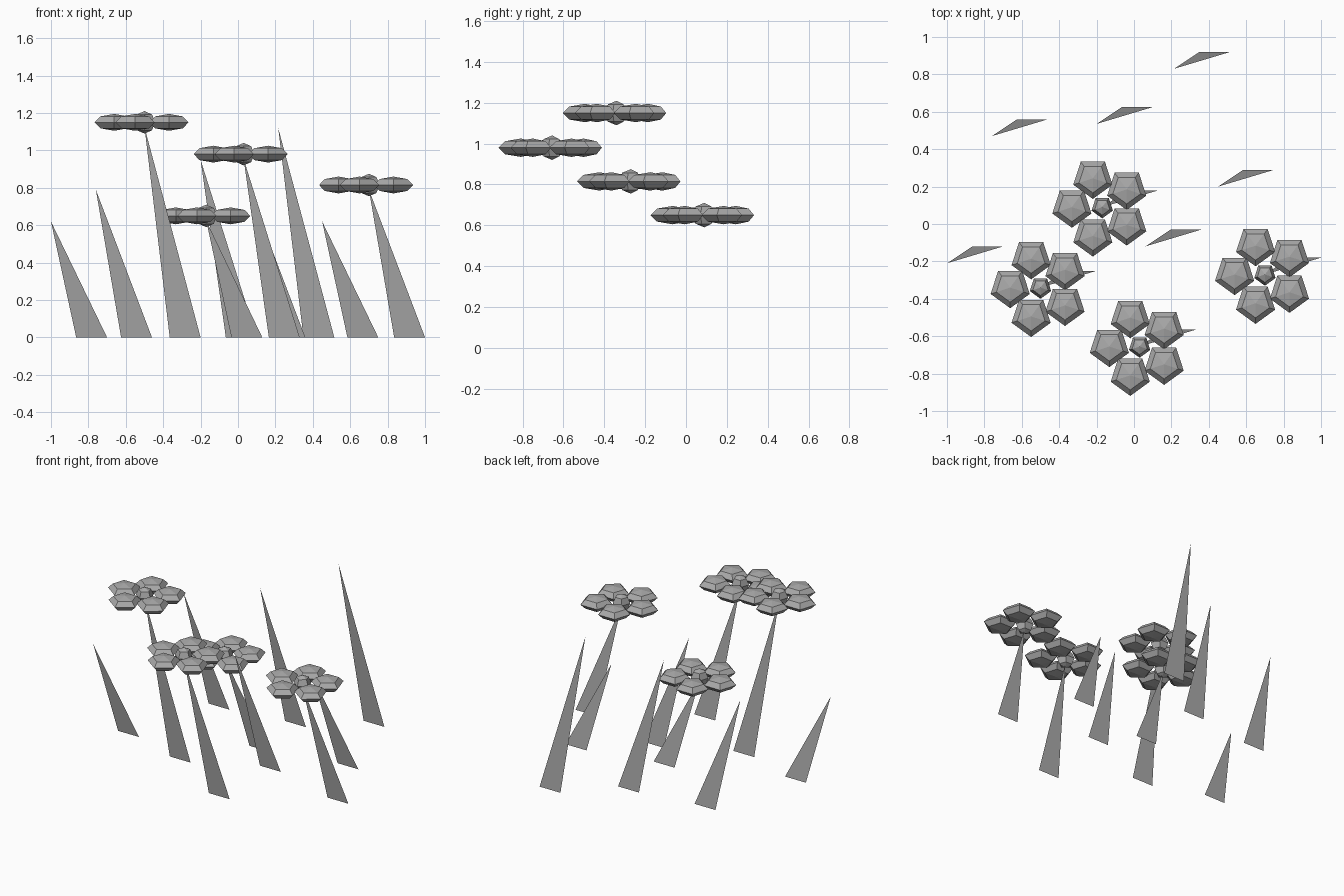
import bpy, bmesh
from math import cos, sin, pi, radians
from mathutils import Matrix, Vector

cube = bpy.data.objects.get("Cube")
if cube:
    bpy.data.objects.remove(cube, do_unlink=True)


def material(name, color):
    m = bpy.data.materials.new(name)
    m.diffuse_color = color
    m.use_nodes = True
    m.node_tree.nodes["Principled BSDF"].inputs["Base Color"].default_value = color
    return m


GREY = material("plain grey", (0.4, 0.4, 0.4, 1))


def finish(bm, name, location):
    mesh = bpy.data.meshes.new(name)
    bm.to_mesh(mesh)
    bm.free()
    mesh.materials.append(GREY)
    obj = bpy.data.objects.new(name, mesh)
    obj.location = location
    bpy.context.collection.objects.link(obj)
    return obj


# Leaning single-triangle blade, given by its tip
def blade(name, x, y, height):
    bm = bmesh.new()
    points = [(0, 0, height), (0.135, 0.09, 0), (0.3, 0.09, 0)]
    bm.faces.new([bm.verts.new(p) for p in points])
    finish(bm, name, (x, y, 0))


# Five-sided faceted bead with one corner towards -x
def bead(bm, center, radius, half_height):
    shape = (Matrix.Translation(center) @ Matrix.Rotation(pi, 4, 'Z')
             @ Matrix.Diagonal((radius, radius, half_height, 1)))
    bmesh.ops.create_uvsphere(bm, u_segments=5, v_segments=4, radius=1, matrix=shape)


# Flower head: five flattened petals around a small round centre
def flower(name, x, y, z):
    bm = bmesh.new()
    for i in range(5):
        a = pi + radians(72) * i
        bead(bm, Vector((0.162 * cos(a), 0.162 * sin(a), 0)), 0.11, 0.045)
    finish(bm, name + "_petals", (x, y, z))
    bm = bmesh.new()
    bead(bm, Vector(), 0.06, 0.06)
    finish(bm, name + "_centre", (x, y, z))


# Flowers on their stems
flowers = [(-0.5, -0.34, 1.15), (0.03, -0.655, 0.98),
           (0.7, -0.27, 0.815), (-0.17, 0.09, 0.65)]
for i, (x, y, z) in enumerate(flowers, 1):
    flower(f"flower_{i}", x, y, z)
    blade(f"stem_{i}", x, y, z - 0.025)

# Grass blades
grass = [(-1, -0.21, 0.62), (-0.76, 0.47, 0.79), (-0.2, 0.535, 0.95),
         (0.215, 0.83, 1.12), (0.06, -0.12, 0.79), (0.45, 0.2, 0.62)]
for i, (x, y, z) in enumerate(grass, 1):
    blade(f"grass_blade_{i}", x, y, z)
